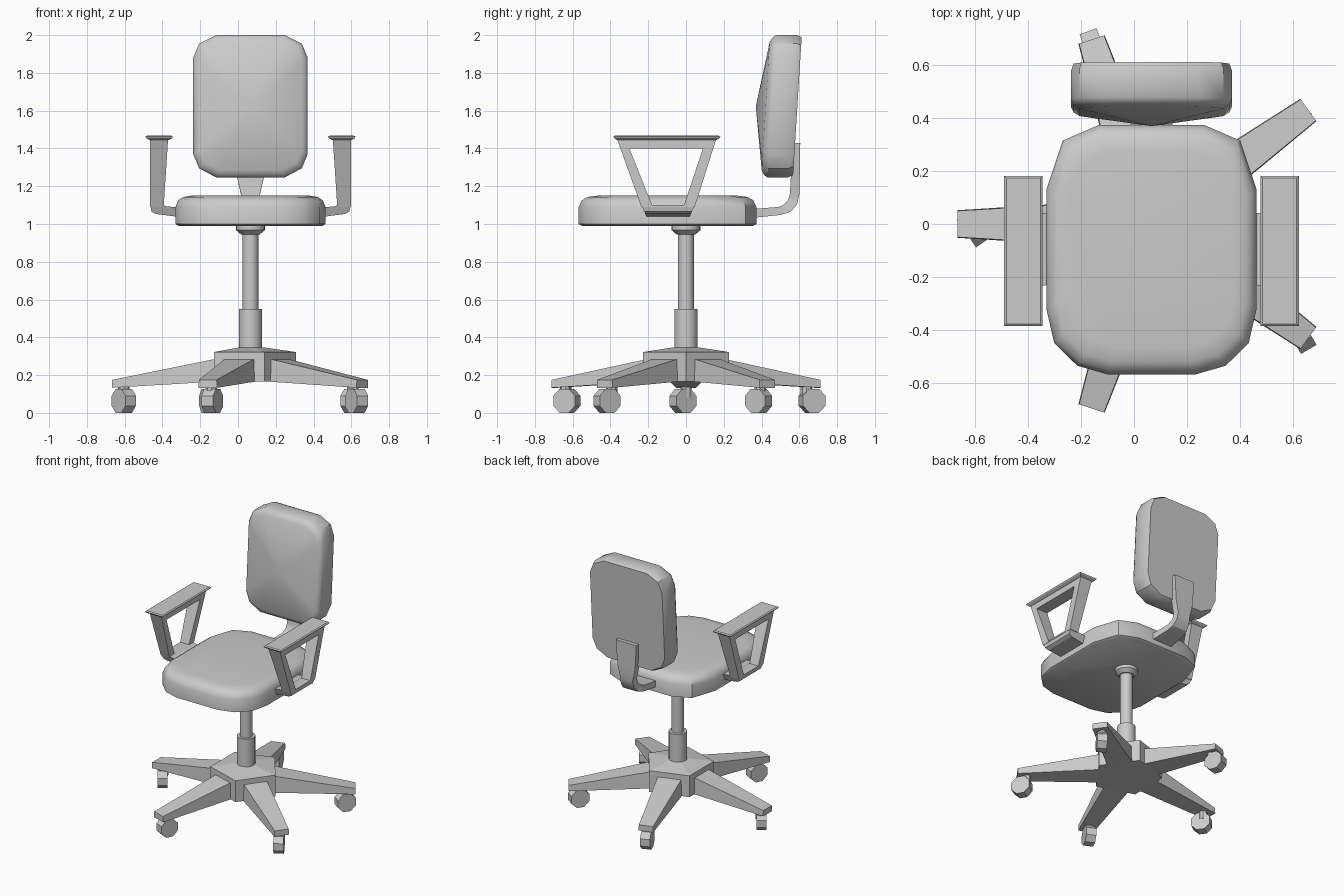
import bpy, bmesh, math
from mathutils import Matrix, Vector

if "Cube" in bpy.data.objects:
    bpy.data.objects.remove(bpy.data.objects["Cube"])

CX = 0.066  # chair axis; the caster base is longer on one side


def finish(name, bm, smooth=None, matrix=None):
    bmesh.ops.remove_doubles(bm, verts=bm.verts[:], dist=1e-5)
    if matrix:
        bm.transform(matrix)
    bmesh.ops.recalc_face_normals(bm, faces=bm.faces[:])
    me = bpy.data.meshes.new(name)
    bm.to_mesh(me)
    bm.free()
    ob = bpy.data.objects.new(name, me)
    ob.location.x = CX
    bpy.context.collection.objects.link(ob)
    if smooth:
        bpy.ops.object.select_all(action='DESELECT')
        bpy.context.view_layer.objects.active = ob
        ob.select_set(True)
        bpy.ops.object.shade_smooth_by_angle(angle=math.radians(smooth))
    return ob


def loft(name, rings, closed=False, cap_end=True, **kw):
    """Skin a list of equal-length point rings."""
    bm = bmesh.new()
    vs = [[bm.verts.new(p) for p in r] for r in rings]
    n = len(vs[0])
    pairs = list(zip(vs, vs[1:])) + ([(vs[-1], vs[0])] if closed else [])
    for a, b in pairs:
        for i in range(n):
            j = (i + 1) % n
            bm.faces.new((a[i], a[j], b[j], b[i]))
    if not closed:
        bm.faces.new(vs[0])
        if cap_end:
            bm.faces.new(vs[-1])
    return finish(name, bm, **kw)


def turned(name, profile, sides, **kw):
    """Lathe (radius, z) pairs around z."""
    rings = [[(r * math.cos(2 * math.pi * i / sides), r * math.sin(2 * math.pi * i / sides), z)
              for i in range(sides)] for r, z in profile]
    return loft(name, rings, **kw)


def mirrored(half):
    return half + [(-x, y) for x, y in reversed(half)]


# seat cushion
plan = mirrored([(.2, .373), (.335, .315), (.397, .13), (.397, -.32),
                 (.367, -.45), (.28, -.535), (.165, -.568)])
steps = [(.96, .99), (1, 1.0), (1, 1.09), (.965, 1.125), (.9, 1.143), (.79, 1.15)]
loft("seat", [[(x * s, -.097 + (y + .097) * s, z) for x, y in plan] for s, z in steps], smooth=40)

# backrest: tilted cushion with a shallow pyramid front
face = mirrored([(.182, 2.0), (.272, 1.955), (.303, 1.88), (.303, 1.37), (.272, 1.295), (.182, 1.247)])


def back_ring(s, d):
    pts = []
    for x, z in face:
        z = 1.623 + (z - 1.623) * s
        pts.append((x * s, .613 - .062 * (2 - z) - d, z))
    return pts


loft("backrest", [back_ring(s, d) for s, d in
                  [(.97, 0), (1, .025), (1, .135), (.97, .153), (.9, .168), (0, .22)]],
     cap_end=False, smooth=35)

# backrest support: bent strap, (outer y, z, inner y, z, half width)
strap = [(.605, 1.43, .565, 1.43, .083), (.602, 1.25, .555, 1.25, .072), (.6, 1.155, .55, 1.16, .05),
         (.588, 1.105, .54, 1.125, .053), (.555, 1.065, .515, 1.1, .06),
         (.5, 1.048, .49, 1.09, .068), (.33, 1.03, .33, 1.078, .083)]
loft("back_support", [[(-w, a, b), (w, a, b), (w, c, d), (-w, c, d)] for a, b, c, d, w in strap], smooth=30)

# armrests
outer = [(-.365, 1.45), (.16, 1.45), (.046, 1.09), (-.236, 1.09)]
inner = [(-.3, 1.4), (.09, 1.4), (-.01, 1.1), (-.18, 1.1)]
bracket = [(.531, 1.1), (.459, 1.1), (.448, 1.094), (.36, 1.085), (.36, 1.035), (.5, 1.053), (.523, 1.065)]


def arm_in(z):
    return .459 - .023 * (z - 1.1) / .35


for side, k in (("left", -1), ("right", 1)):
    rings = [[(k * .531, *o), (k * arm_in(o[1]), *o), (k * arm_in(i[1]), *i), (k * .531, *i)]
             for o, i in zip(outer, inner)]
    loft(side + "_arm_frame", rings, closed=True)
    loft(side + "_arm_bracket",
         [[(k * x, -.095 + e * (.117 + .024 * (z - 1.045) / .055), z) for x, z in bracket] for e in (-1, 1)])
    pad = []
    for inset, z in [(.02, 1.445), (.004, 1.455), (0, 1.462), (.008, 1.468)]:
        x0, x1, y0, y1 = .411 + inset, .556 - inset, -.385 + inset, .182 - inset
        pad.append([(k * x0, y0, z), (k * x1, y0, z), (k * x1, y1, z), (k * x0, y1, z)])
    loft(side + "_arm_pad", pad)

# gas column and collar
turned("column", [(.062, .32), (.062, .55), (.042, .55), (.042, .96)], 20, smooth=40)
turned("seat_collar", [(.05, .945), (.077, .968), (.077, .995)], 20, smooth=30)

# five-sided hub
turned("hub", [(.24, .165), (.24, .322), (.07, .347)], 5)

# legs and casters
swivels = [-35, 20, 35, -25, 30]
for n in range(5):
    ang = math.radians(36 + 72 * n)
    spin = Matrix.Rotation(ang, 4, 'Z')
    leg = [(.17, .088, .167, .288), (.194, .086, .165, .284), (.732, .052, .133, .175)]
    loft(f"leg_{n + 1}", [[(r, -w, a), (r, w, a), (r, w * .95, b), (r, -w * .95, b)]
                          for r, w, a, b in leg], matrix=spin)
    pivot = spin @ Vector((.67, 0, 0))
    turned(f"caster_stem_{n + 1}", [(.03, .08), (.03, .145)], 8, matrix=Matrix.Translation(pivot))
    # octagonal wheel, offset from its pivot
    turn = Matrix.Rotation(math.radians(swivels[n]), 4, 'Z')
    off = turn @ Vector((0, .02 if n % 2 else -.02, 0)) + spin @ Vector((.012, 0, 0))
    m = (Matrix.Translation(pivot + off + Vector((0, 0, .064))) @ turn
         @ Matrix.Rotation(math.pi / 2, 4, 'Y') @ Matrix.Rotation(math.pi / 8, 4, 'Z'))
    turned(f"caster_wheel_{n + 1}", [(.069, -.034), (.069, .034)], 8, matrix=m)
